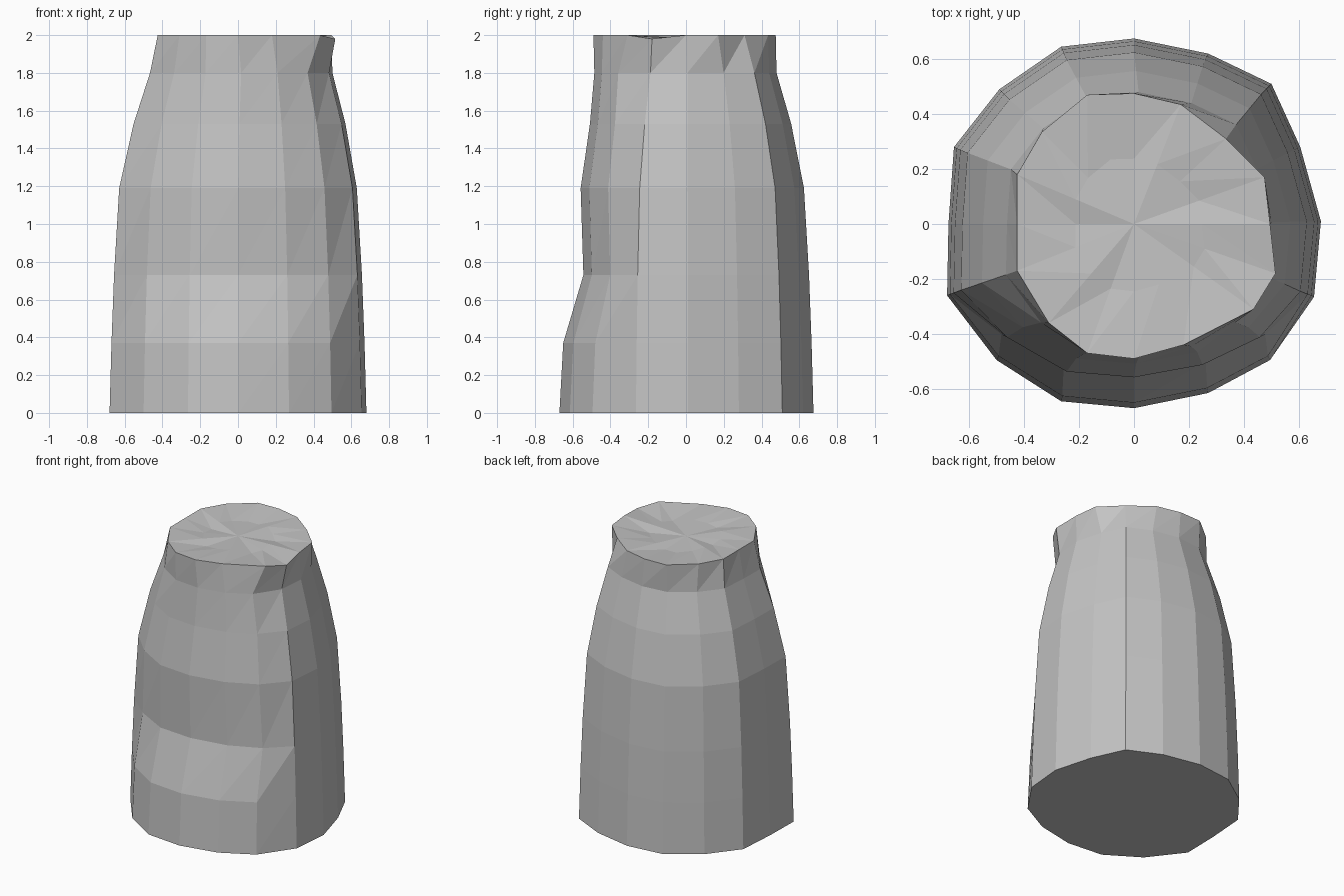
import bpy
import bmesh

cube = bpy.data.objects.get("Cube")
if cube:
    bpy.data.objects.remove(cube, do_unlink=True)

# One plain grey for the whole body
grey = bpy.data.materials.new("stone_grey")
grey.use_nodes = True
colour = (0.55, 0.55, 0.55, 1)
grey.diffuse_color = colour
grey.node_tree.nodes["Principled BSDF"].inputs["Base Color"].default_value = colour

# Hand-shaped outlines, same order around the body
BASE = [(0, .675), (.27, .62), (.5, .51), (.605, .28), (.68, .01), (.655, -.265),
        (.495, -.495), (.27, -.615), (0, -.67), (-.265, -.645), (-.5, -.495),
        (-.68, -.26), (-.675, 0), (-.655, .28), (-.49, .49), (-.265, .645)]
TOP = [(0, .475), (.17, .435), (.335, .31), (.475, .17), (.495, 0), (.515, -.18),
       (.435, -.31), (.18, -.44), (0, -.49), (-.17, -.47), (-.31, -.36),
       (-.425, -.17), (-.425, 0), (-.425, .18), (-.335, .335), (-.17, .47)]

# Height, overall scale, sideways shift, front dent
LEVELS = [(0, 1, 0, 1), (.37, .985, 0, .985), (.73, .965, 0, .84), (1.19, .925, 0, .9),
          (1.53, .825, .008, .92), (1.8, .71, .017, 1.02)]

bm = bmesh.new()


def add_ring(points, height):
    return [bm.verts.new((x, y, height)) for x, y in points]


def bridge(lower, upper):
    n = len(lower)
    for i in range(n):
        j = (i + 1) % n
        a, b, c, d = lower[i], lower[j], upper[j], upper[i]
        bm.faces.new((a, d, b))
        bm.faces.new((b, d, c))


# Tapered wall with the front pressed in
rings = []
for z, scale, shift, dent in LEVELS:
    outline = [(x * scale + shift, y * scale * (dent if y < -.3 else 1)) for x, y in BASE]
    rings.append(add_ring(outline, z))
rim = add_ring(TOP, 2)
rim[5].co.z = 1.98
rings.append(rim)
for lower, upper in zip(rings, rings[1:]):
    bridge(lower, upper)

# Flat underside and slightly uneven top
bm.faces.new(rings[0])
inner = add_ring([(x * .5, y * .5) for x, y in TOP], 1.985)
for i, v in enumerate(inner):
    v.co.z += .008 * ((i * 5) % 3 - 1)
bridge(rim, inner)
centre = bm.verts.new((0, 0, 1.985))
for i, v in enumerate(inner):
    bm.faces.new((v, centre, inner[(i + 1) % len(inner)]))

bmesh.ops.recalc_face_normals(bm, faces=bm.faces)
mesh = bpy.data.meshes.new("tapered_body")
bm.to_mesh(mesh)
bm.free()
mesh.materials.append(grey)
body = bpy.data.objects.new("tapered_body", mesh)
bpy.context.collection.objects.link(body)
